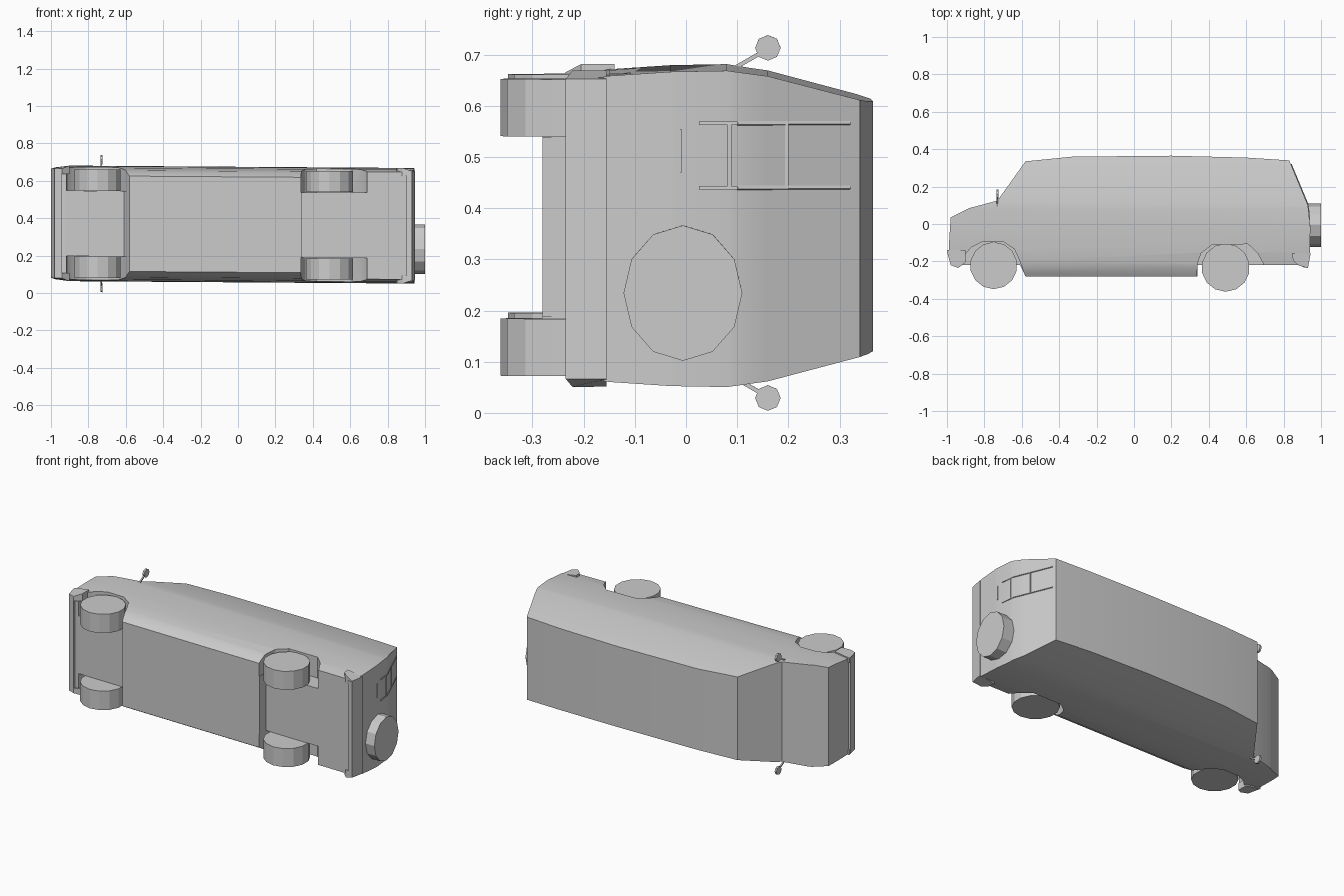
import bpy, bmesh, math
from mathutils import Vector

cube = bpy.data.objects.get("Cube")
if cube:
    bpy.data.objects.remove(cube)

MID, LEAN = 0.366, -0.007   # centre plane of the van, lying on its side

grey = bpy.data.materials.new("plain grey")
grey.use_nodes = True
grey.diffuse_color = (0.6, 0.6, 0.6, 1)
grey.node_tree.nodes["Principled BSDF"].inputs["Base Color"].default_value = (0.6, 0.6, 0.6, 1)


def finish(name, bm):
    """Turn a bmesh built around z = 0 into an object on the centre plane."""
    bmesh.ops.recalc_face_normals(bm, faces=bm.faces)
    for v in bm.verts:
        v.co.z += MID + LEAN * v.co.x
    mesh = bpy.data.meshes.new(name)
    bm.to_mesh(mesh)
    bm.free()
    mesh.materials.append(grey)
    ob = bpy.data.objects.new(name, mesh)
    bpy.context.collection.objects.link(ob)
    return ob


def prism(points, z0, z1):
    """Side outline extruded across the width."""
    bm = bmesh.new()
    face = bm.faces.new([bm.verts.new((x, y, z0)) for x, y in points])
    new = bmesh.ops.extrude_face_region(bm, geom=[face])["geom"]
    for v in new:
        if isinstance(v, bmesh.types.BMVert):
            v.co.z = z1
    return bm


def disc(name, centre, radius, depth, axis, sides, stretch=1.0):
    bm = bmesh.new()
    bmesh.ops.create_cone(bm, cap_ends=True, segments=sides, radius1=radius,
                          radius2=radius, depth=depth)
    rot = Vector((0, 0, 1)).rotation_difference(Vector(axis))
    for v in bm.verts:
        v.co = rot @ v.co
        v.co.z *= stretch
        v.co += Vector(centre)
    return finish(name, bm)


def bar(name, a, b, thick):
    """Square rod from a to b."""
    a, b = Vector(a), Vector(b)
    bm = bmesh.new()
    bmesh.ops.create_cube(bm, size=1)
    rot = Vector((0, 0, 1)).rotation_difference(b - a)
    for v in bm.verts:
        v.co = rot @ Vector((v.co.x * thick, v.co.y * thick, v.co.z * (b - a).length)) + (a + b) / 2
    return finish(name, bm)


# Cross-section: half width at each height of the van
section = [(-0.28, 0.255), (-0.23, 0.285), (-0.15, 0.299), (-0.03, 0.307),
           (0.08, 0.309), (0.16, 0.298), (0.37, 0.243)]


def half_width(y):
    for (y0, w0), (y1, w1) in zip(section, section[1:]):
        if y <= y1:
            return w0 + (w1 - w0) * (y - y0) / (y1 - y0)
    return section[-1][1]


# Body shell: side outline sliced and tapered to the cross-section
outline = [(-0.985, -0.2), (-0.99, -0.12), (-0.98, 0.035), (-0.88, 0.085), (-0.73, 0.125),
           (-0.58, 0.335), (-0.33, 0.36), (0.2, 0.365), (0.6, 0.355), (0.83, 0.34),
           (0.93, 0.1), (0.943, -0.02), (0.94, -0.155), (0.9, -0.218), (0.34, -0.218),
           (0.34, -0.28), (-0.58, -0.28), (-0.61, -0.218), (-0.94, -0.218)]
bm = prism(outline, -1, 1)
for y, w in section[1:-1]:
    bmesh.ops.bisect_plane(bm, geom=bm.verts[:] + bm.edges[:] + bm.faces[:],
                           plane_co=(0, y, 0), plane_no=(0, 1, 0))
bmesh.ops.bisect_plane(bm, geom=bm.verts[:] + bm.edges[:] + bm.faces[:],
                       plane_co=(-0.9, 0, 0), plane_no=(1, 0, 0))
for v in bm.verts:
    nose = max(0, -0.9 - v.co.x) * 0.12
    v.co.z = math.copysign(half_width(v.co.y) - nose, v.co.z)
body = finish("van_body", bm)

# Wheel arches cut from both sides
front_arch = [(-0.93, -0.3), (-0.91, -0.17), (-0.87, -0.125), (-0.81, -0.095), (-0.7, -0.095),
              (-0.64, -0.135), (-0.61, -0.2), (-0.575, -0.3)]
rear_arch = [(0.335, -0.3), (0.34, -0.21), (0.36, -0.155), (0.42, -0.11), (0.61, -0.108),
             (0.66, -0.155), (0.69, -0.21), (0.7, -0.3)]
cutters = []
for arch in (front_arch, rear_arch):
    for s in (-1, 1):
        cutter = finish("arch_cutter", prism(arch, s * 0.175, s * 0.5))
        cutter.hide_render = True
        mod = body.modifiers.new("arch", "BOOLEAN")
        mod.object, mod.operation, mod.solver = cutter, "DIFFERENCE", "EXACT"
        cutters.append(cutter)
bpy.context.view_layer.update()
graph = bpy.context.evaluated_depsgraph_get()
mesh = bpy.data.meshes.new_from_object(body.evaluated_get(graph))
body.modifiers.clear()
body.data = mesh
for cutter in cutters:
    bpy.data.objects.remove(cutter)
bpy.ops.object.select_all(action="DESELECT")
body.select_set(True)
bpy.context.view_layer.objects.active = body
bpy.ops.object.shade_smooth_by_angle(angle=math.radians(22))

# Bumpers: a thin bar across each end, with wrapped corner caps
front_bar = [(-0.985, -0.145), (-0.999, -0.15), (-0.98, -0.22), (-0.94, -0.235), (-0.94, -0.2)]
front_cap = [(-0.9, -0.14), (-0.999, -0.14), (-0.98, -0.22), (-0.94, -0.235), (-0.9, -0.205)]
rear_bar = [(0.9, -0.155), (0.945, -0.155), (0.93, -0.235), (0.9, -0.23)]
rear_cap = [(0.845, -0.155), (0.945, -0.155), (0.93, -0.235), (0.88, -0.222), (0.85, -0.195)]
for end, rail, cap in (("front", front_bar, front_cap), ("rear", rear_bar, rear_cap)):
    finish(end + "_bumper", prism(rail, -0.285, 0.285))
    for side, s in (("right", 1), ("left", -1)):
        bm = prism(cap, s * 0.265, s * 0.309)
        for v in bm.verts:   # pull the outer end corners inward
            if abs(v.co.z) > 0.3 and abs(v.co.x) > 0.92:
                v.co.z -= s * 0.016
        finish(f"{end}_bumper_cap_{side}", bm)

# Wheels, axle ends and mirrors on both sides
for side, s in (("right", 1), ("left", -1)):
    disc(f"front_wheel_{side}", (-0.75, -0.222, s * 0.233), 0.126, 0.115, (0, 0, 1), 14)
    disc(f"rear_wheel_{side}", (0.49, -0.233, s * 0.234), 0.129, 0.112, (0, 0, 1), 14)
    bar(f"mirror_arm_{side}", (-0.73, 0.09, s * 0.3), (-0.73, 0.148, s * 0.333), 0.008)
    disc(f"mirror_{side}", (-0.73, 0.16, s * 0.342), 0.025, 0.012, (1, 0, 0), 8)

# Spare wheel on the rear door
disc("spare_wheel", (0.965, -0.006, -0.125), 0.116, 0.07, (1, 0, 0), 12, 1.14)


# Ladder rails and rungs following the rear slope
def rear_x(y):
    return 0.93 - max(0, y - 0.1) * 0.417 if y > 0.1 else 0.93 + (0.1 - y) * 0.108


for i, z in enumerate((0.206, 0.08)):
    for part, (a, b) in enumerate(((0.025, 0.1), (0.1, 0.32))):
        bar(f"ladder_rail_{i}_{part}", (rear_x(a), a, z), (rear_x(b), b, z), 0.007)
for i, y in enumerate((0.085, 0.197)):
    bar(f"ladder_rung_{i}", (rear_x(y), y, 0.08), (rear_x(y), y, 0.206), 0.007)
# Door handle strip
bar("door_handle", (0.943, -0.011, 0.11), (0.943, -0.011, 0.195), 0.004)
